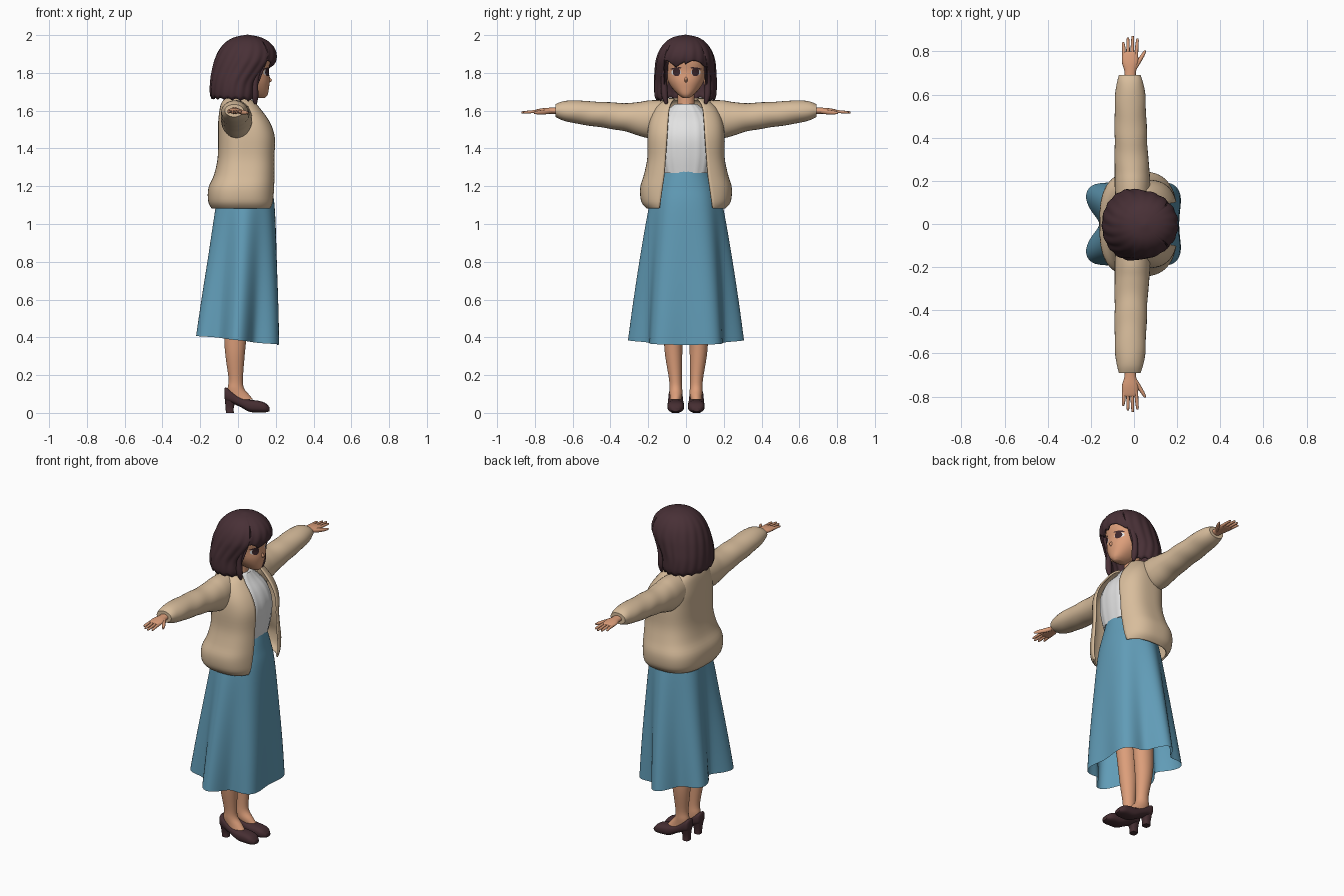
import bpy, bmesh, math
from math import sin, cos, pi
from mathutils import Vector
from mathutils.bvhtree import BVHTree


def mat(name, r, g, b):
    m = bpy.data.materials.new(name)
    lin = [(c / 255 / 12.92 if c < 11 else ((c / 255 + 0.055) / 1.055) ** 2.4) for c in (r, g, b)]
    m.diffuse_color = (*lin, 1)
    return m


HAIR = mat("dark brown hair", 72, 48, 54)
SKIN = mat("warm skin", 220, 158, 122)
TAN = mat("beige jacket", 216, 189, 156)
WHITE = mat("white cloth", 226, 226, 226)
BLUE = mat("blue skirt", 97, 156, 183)
SHOE = mat("dark shoe", 70, 46, 50)
DARK = mat("dark eye", 62, 40, 44)


def make(name, verts, faces, material, thick=0):
    me = bpy.data.meshes.new(name)
    me.from_pydata(verts, [], faces)
    bm = bmesh.new()
    bm.from_mesh(me)
    bmesh.ops.recalc_face_normals(bm, faces=bm.faces)
    bm.to_mesh(me)
    bm.free()
    me.materials.append(material)
    ob = bpy.data.objects.new(name, me)
    bpy.context.collection.objects.link(ob)
    bpy.context.view_layer.objects.active = ob
    ob.select_set(True)
    bpy.ops.object.shade_smooth_by_angle(angle=math.radians(50))
    ob.select_set(False)
    if thick:
        m = ob.modifiers.new("thickness", "SOLIDIFY")
        m.thickness, m.offset = thick, 0
    return ob


def spline(rows, k):
    """Catmull-Rom resampling of a table of rows."""
    out = []
    for i in range(len(rows) - 1):
        p = [rows[max(0, min(len(rows) - 1, i + d))] for d in (-1, 0, 1, 2)]
        for j in range(k):
            u = j / k
            out.append([0.5 * (2 * b + (c - a) * u + (2 * a - 5 * b + 4 * c - d) * u * u
                               + (3 * b - a - 3 * c + d) * u ** 3) for a, b, c, d in zip(*p)])
    return out + [list(rows[-1])]


def loft(name, rows, axis, material, n=28, p=2, k=4, side=1, caps=True, fold=None, thick=0):
    """Rows: position on axis, a min, a max, b min, b max, optional half opening at +a."""
    verts, faces = [], []
    opened = len(rows[0]) > 5
    rows = spline(rows, k)
    for r in rows:
        s, a0, a1, b0, b1 = r[:5]
        ra, rb = (a1 - a0) / 2, (b1 - b0) / 2
        start = math.asin(min(1, (max(r[5], 0) / rb) ** (p / 2))) if opened else 0
        for j in range(n):
            t = start + (2 * pi - 2 * start) * j / ((n - 1) if opened else n)
            c, d = cos(t), sin(t)
            f, lift = fold(t, s) if fold else (1, 0)
            a = (a0 + a1) / 2 + f * ra * math.copysign(abs(c) ** (2 / p), c)
            b = (b0 + b1) / 2 + f * rb * math.copysign(abs(d) ** (2 / p), d)
            q = s + lift
            x, y, z = {"z": (a, b, q), "y": (a, q, b), "x": (q, a, b)}[axis]
            verts.append((x, y * side, z))
    for i in range(len(rows) - 1):
        for j in range(n - 1 if opened else n):
            m = (j + 1) % n
            faces.append((i * n + j, i * n + m, i * n + n + m, i * n + n + j))
    if caps and not opened:
        faces += [tuple(range(n)), tuple(range(len(verts) - n, len(verts)))]
    return make(name, verts, faces, material, thick)


# Skirt with six hanging folds, deepest in the middle of the back
def skirt_fold(t, z):
    d = max(0, (1.29 - z) / 0.93)
    depth = 0.24 - 0.1 * max(0, cos(t)) ** 6 + 0.12 * max(0, -cos(t)) ** 6
    return 1 - depth * d * (0.5 + 0.5 * cos(6 * t)), 0.025 * (1 - cos(t)) * d


loft("skirt", [(1.29, -.08, .165, -.12, .12), (1.2, -.1, .18, -.162, .162), (1.08, -.13, .2, -.197, .197),
               (.8, -.178, .22, -.245, .245), (.55, -.22, .235, -.282, .282), (.36, -.25, .242, -.307, .307)],
     "z", BLUE, n=108, k=6, caps=False, fold=skirt_fold)

# Shirt
loft("shirt", [(1.27, -.06, .165, -.13, .13), (1.36, -.07, .178, -.15, .15), (1.46, -.07, .18, -.15, .15),
               (1.54, -.07, .15, -.14, .14), (1.6, -.06, .1, -.1, .1), (1.635, -.045, .075, -.06, .06)],
     "z", WHITE, p=2.5, fold=lambda t, z: (1 + 0.012 * cos(18 * t), 0), n=72)

# Open jacket body
loft("jacket", [(1.085, -.135, .19, -.205, .205, .14), (1.12, -.153, .195, -.232, .232, .135),
                (1.19, -.152, .197, -.238, .238, .125), (1.26, -.122, .198, -.218, .218, .115),
                (1.35, -.103, .198, -.2, .2, .108), (1.46, -.1, .198, -.2, .2, .1),
                (1.54, -.1, .17, -.19, .19, .095), (1.61, -.092, .12, -.16, .16, .088),
                (1.645, -.08, .09, -.12, .12, .075), (1.662, -.062, .06, -.085, .085, .062)],
     "z", TAN, n=64, p=2.8, thick=.01)

# Neck and head
loft("neck", [(1.58, -.04, .065, -.055, .055), (1.65, -.03, .06, -.045, .045), (1.74, -.03, .06, -.045, .045)],
     "z", SKIN)
head = loft("head", [(1.668, .07, .143, -.018, .018), (1.685, .03, .157, -.042, .042), (1.72, -.02, .164, -.074, .074),
                     (1.76, -.06, .168, -.097, .097), (1.81, -.09, .164, -.11, .11), (1.87, -.09, .17, -.115, .115),
                     (1.93, -.07, .14, -.09, .09), (1.96, -.02, .09, -.04, .04)], "z", SKIN, p=2.2, n=40)
loft("nose", [(.15, -.014, .014, 1.742, 1.795), (.17, -.007, .007, 1.75, 1.775), (.18, -.002, .002, 1.76, 1.764)],
     "x", SKIN, n=12)

# Eyes as thin plates laid on the head
tree = BVHTree.FromPolygons([v.co for v in head.data.vertices], [q.vertices[:] for q in head.data.polygons])


def plate(name, cy, cz, ry, rz, material, off, tilt=0):
    pts = []
    for f in (0, .5, 1):
        for j in range(16):
            y, z = f * ry * cos(j * pi / 8), f * rz * sin(j * pi / 8)
            hit = tree.ray_cast(Vector((1, cy + y, cz + z + tilt * y)), Vector((-1, 0, 0)))[0]
            pts.append(((hit.x if hit else .1) + off, cy + y, cz + z + tilt * y))
    faces = [(i * 16 + j, i * 16 + (j + 1) % 16, i * 16 + 16 + (j + 1) % 16, i * 16 + 16 + j)
             for i in (0, 1) for j in range(16)]
    make(name, pts, faces, material)


for s, label in ((-1, "right"), (1, "left")):
    plate(label + "_eye_white", s * .052, 1.803, .026, .018, WHITE, .002)
    plate(label + "_iris", s * .05, 1.804, .02, .022, DARK, .004)
    plate(label + "_lash", s * .053, 1.824, .03, .005, DARK, .005, -s * .12)

# Bob haircut: one shell whose lower edge is raised over the face
profile = spline([(1.645, -.118, .105, .142), (1.68, -.141, .12, .158), (1.75, -.142, .125, .16),
                  (1.82, -.132, .17, .156), (1.87, -.118, .198, .15), (1.92, -.095, .193, .132),
                  (1.96, -.06, .162, .102), (1.985, -.015, .115, .062), (1.997, .045, .055, .005)], 8)


def hair_size(z):
    for a, b in zip(profile, profile[1:]):
        if z <= b[0]:
            u = max(0, (z - a[0]) / (b[0] - a[0]))
            return [p + (q - p) * u for p, q in zip(a, b)][1:]
    return profile[-1][1:]


N, R = 144, 26
verts = []
for i in range(R + 1):
    for j in range(N):
        t = 2 * pi * j / N
        away = min(t, 2 * pi - t)
        low = 1.83 + .035 * abs(sin(3.6 * t + .5))
        if away > .82:
            low = 1.648 + .01 * abs(sin(9 * t)) + .014 * (1 - cos(t)) / 2
        z = low + (1.997 - low) * (1 - (1 - i / R) ** 1.5)
        x0, x1, ry = hair_size(z)
        f = 1 + .014 * cos(18 * t + 20 * (2 - z)) * min(1, (2 - z) * 8)
        verts.append(((x0 + x1) / 2 + f * (x1 - x0) / 2 * cos(t), f * ry * sin(t) - .003, z))
faces = [(i * N + j, i * N + (j + 1) % N, i * N + N + (j + 1) % N, i * N + N + j) for i in range(R) for j in range(N)]
make("hair", verts, faces + [tuple(range(R * N, R * N + N))], HAIR, .01)

# Paired limbs
for s, label in ((-1, "right_"), (1, "left_")):
    # Side lock of hair in front of the ear
    loft(label + "hair_lock", [(1.636, .085, .1, .097, .112), (1.68, .07, .108, .095, .13),
                               (1.76, .075, .108, .1, .132), (1.86, .08, .14, .09, .125)], "z", HAIR, n=12, side=s)
    loft(label + "ear", [(.095, .055, .075, 1.74, 1.76), (.105, .05, .085, 1.73, 1.785),
                         (.118, .055, .08, 1.74, 1.78)], "y", SKIN, n=12, side=s)
    # Sleeve with soft wrinkles and cuff
    loft(label + "sleeve", [(.1, -.085, .07, 1.47, 1.655), (.19, -.09, .075, 1.455, 1.655),
                            (.25, -.09, .072, 1.468, 1.645), (.33, -.09, .064, 1.492, 1.64),
                            (.42, -.09, .06, 1.507, 1.645), (.52, -.09, .056, 1.522, 1.65),
                            (.6, -.087, .052, 1.535, 1.655), (.655, -.08, .043, 1.55, 1.648),
                            (.692, -.07, .03, 1.567, 1.633)], "y", TAN, side=s, k=5,
         fold=lambda t, y: (1 + .014 * sin(45 * y + 3 * sin(t)) * min(1, max(0, y - .15) * 5), 0))
    # Hand
    loft(label + "palm", [(.67, -.045, .008, 1.582, 1.618), (.71, -.045, .01, 1.583, 1.616),
                          (.75, -.056, .02, 1.584, 1.614), (.79, -.055, .018, 1.585, 1.607),
                          (.8, -.048, .012, 1.59, 1.602)], "y", SKIN, side=s, n=20)
    for i, tip in enumerate((.845, .865, .872, .86)):
        x, e = -.046 + i * .0185, -.05 + i * .022
        m = (x + e) / 2
        loft(label + "finger", [(.775, x - .009, x + .009, 1.587, 1.605), (.82, m - .008, m + .008, 1.586, 1.602),
                                (tip - .006, e - .006, e + .006, 1.585, 1.597),
                                (tip, e - .002, e + .002, 1.589, 1.593)], "y", SKIN, side=s, n=10)
    loft(label + "thumb", [(.715, -.012, .01, 1.585, 1.61), (.75, .008, .032, 1.58, 1.605),
                           (.785, .032, .051, 1.58, 1.6), (.805, .047, .056, 1.584, 1.594)], "y", SKIN, side=s, n=12)
    # Leg running down into the instep
    loft(label + "leg", [(.9, -.08, .09, .01, .15), (.6, -.065, .065, .012, .13), (.4, -.072, .045, .018, .118),
                         (.3, -.066, .035, .02, .11), (.18, -.05, .026, .022, .09), (.13, -.055, .032, .02, .088),
                         (.095, -.055, .06, .02, .086), (.07, -.045, .08, .025, .086)], "z", SKIN, side=s)
    # Court shoe: heel cup, low vamp, rounded toe
    loft(label + "shoe", [(-.072, .035, .075, .08, .128), (-.062, .022, .09, .06, .134), (-.03, .017, .093, .05, .112),
                          (.015, .014, .096, .03, .082), (.06, .01, .098, .006, .07), (.11, .01, .098, .002, .064),
                          (.145, .016, .094, .003, .052), (.167, .035, .076, .008, .03)], "x", SHOE, side=s, p=2.6)
    loft(label + "heel", [(0, -.064, -.022, .034, .076), (.03, -.066, -.022, .034, .076), (.075, -.07, -.008, .024, .088)],
         "z", SHOE, side=s, p=3, n=16)
